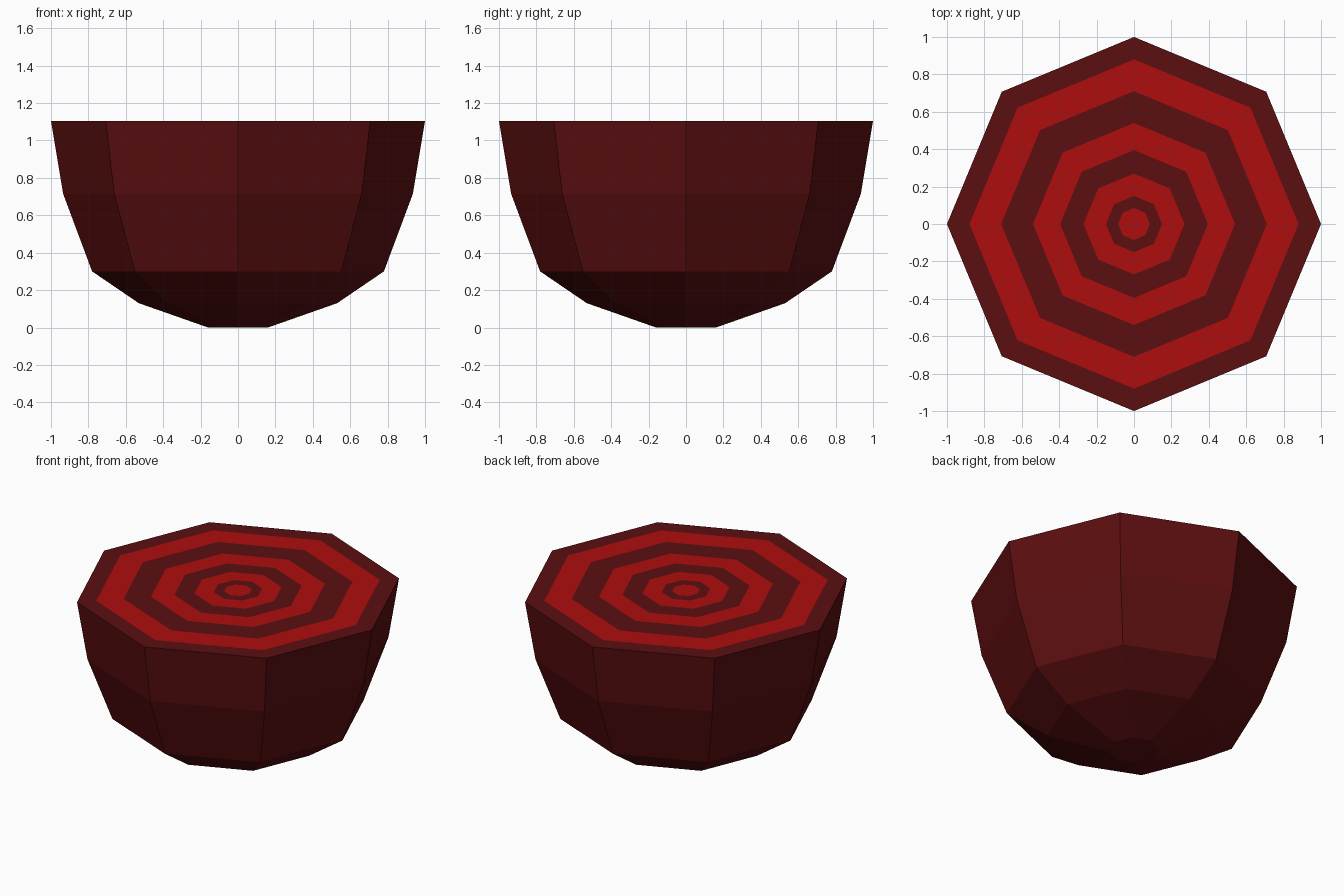
import bpy, bmesh, math

if "Cube" in bpy.data.objects:
    bpy.data.objects.remove(bpy.data.objects["Cube"])

SIDES = 8
TOP = 1.105
# outer skin profile (radius, height), from the base up to the cut rim
SKIN = [(0.16, 0.0), (0.53, 0.13), (0.78, 0.30), (0.935, 0.715), (1.0, TOP)]
# ring boundaries on the flat cut face, outside to inside
RINGS = [0.88, 0.71, 0.54, 0.395, 0.27, 0.15, 0.085]


def material(name, rgb):
    m = bpy.data.materials.new(name)
    m.diffuse_color = (*rgb, 1.0)
    m.use_nodes = True
    m.node_tree.nodes["Principled BSDF"].inputs["Base Color"].default_value = m.diffuse_color
    return m


dark = material("dark red", (0.105, 0.0045, 0.005))
bright = material("bright red", (0.43, 0.004, 0.004))

bm = bmesh.new()


def loop(radius, z):
    return [bm.verts.new((radius * math.cos(math.tau * i / SIDES),
                          radius * math.sin(math.tau * i / SIDES), z))
            for i in range(SIDES)]


def bridge(a, b, mat):
    for i in range(SIDES):
        j = (i + 1) % SIDES
        bm.faces.new((a[i], a[j], b[j], b[i])).material_index = mat


# base and skin
current = loop(*SKIN[0])
bm.faces.new(current[::-1])
for radius, z in SKIN[1:]:
    nxt = loop(radius, z)
    bridge(current, nxt, 0)
    current = nxt

# alternating rings on the cut face, closed by a bright centre
for k, radius in enumerate(RINGS):
    nxt = loop(radius, TOP)
    bridge(current, nxt, k % 2)
    current = nxt
bm.faces.new(current).material_index = 1

mesh = bpy.data.meshes.new("half_beet")
bm.to_mesh(mesh)
bm.free()
mesh.materials.append(dark)
mesh.materials.append(bright)
bpy.context.collection.objects.link(bpy.data.objects.new("half_beet", mesh))
